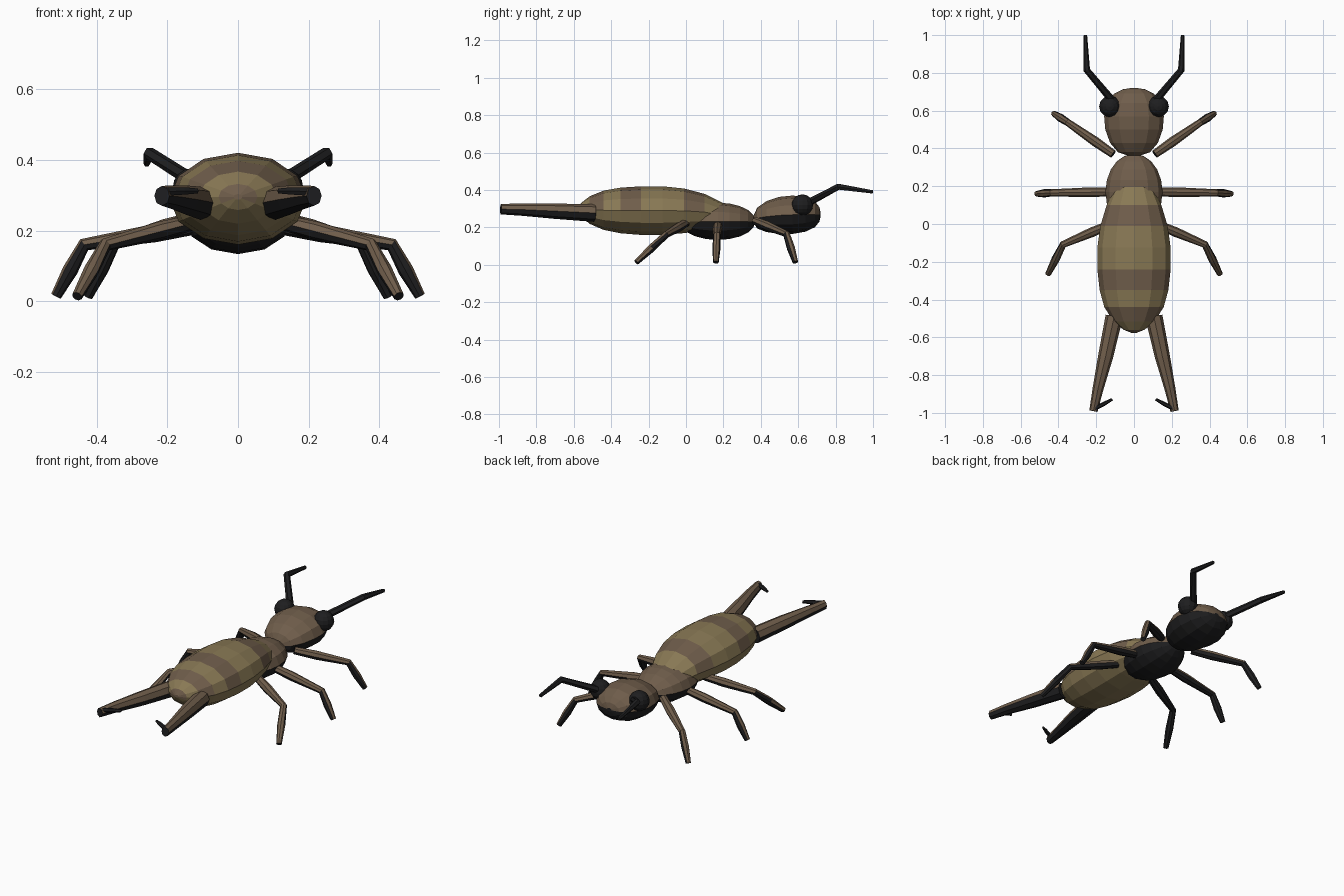
import bpy, bmesh, math
from mathutils import Vector

if "Cube" in bpy.data.objects:
    bpy.data.objects.remove(bpy.data.objects["Cube"], do_unlink=True)


def material(name, rgb):
    m = bpy.data.materials.new(name)
    m.use_nodes = True
    colour = (*rgb, 1)
    m.diffuse_color = colour
    bsdf = m.node_tree.nodes["Principled BSDF"]
    bsdf.inputs["Base Color"].default_value = colour
    bsdf.inputs["Roughness"].default_value = 0.8
    return m


BROWN = material("shell brown", (0.16, 0.11, 0.07))
TAN = material("band tan", (0.25, 0.19, 0.09))
BLACK = material("underside black", (0.013, 0.013, 0.014))


def finish(name, bm, mats, rule=None):
    """Turn a bmesh into a flat shaded object, coloured by a face rule."""
    bmesh.ops.recalc_face_normals(bm, faces=bm.faces)
    bm.normal_update()
    if rule:
        for f in bm.faces:
            f.material_index = rule(f)
    mesh = bpy.data.meshes.new(name)
    bm.to_mesh(mesh)
    bm.free()
    for m in mats:
        mesh.materials.append(m)
    obj = bpy.data.objects.new(name, mesh)
    bpy.context.collection.objects.link(obj)
    return obj


def loft(name, stations, sides, mats, rule=None, axis=None):
    """Skin rings given as (centre, half width, half height)."""
    bm = bmesh.new()
    pts = [Vector(s[0]) for s in stations]
    rings = []
    for i, (c, w, h) in enumerate(stations):
        if axis:
            t = Vector(axis)
        else:
            before = pts[i] - pts[max(i - 1, 0)]
            after = pts[min(i + 1, len(pts) - 1)] - pts[i]
            t = (before.normalized() + after.normalized()).normalized()
        side = t.cross(Vector((0, 0, 1))).normalized()
        up = side.cross(t)
        ring = []
        for k in range(sides):
            a = math.tau * k / sides
            ring.append(bm.verts.new(pts[i] + side * w * math.cos(a) + up * h * math.sin(a)))
        rings.append(ring)
    for a, b in zip(rings, rings[1:]):
        for k in range(sides):
            n = (k + 1) % sides
            bm.faces.new((a[k], a[n], b[n], b[k]))
    bm.faces.new(rings[0])
    bm.faces.new(rings[-1])
    return finish(name, bm, mats, rule)


def body(name, profile, ratio, mats, rule):
    """Body segment along y from (y, z, half width) rows."""
    rows = [((0, y, z), w, w * ratio) for y, z, w in profile]
    return loft(name, rows, 12, mats, rule, axis=(0, 1, 0))


def top_brown(f):
    return 0 if f.normal.z > 0.02 else 1


def limb_brown(f):
    return 0 if f.normal.z > 0.25 else 1


# Banded abdomen: brown bands on the upper half only
BANDS = ((-0.60, -0.555), (-0.515, -0.44), (-0.35, -0.24), (-0.01, 0.10))


def banded(f):
    c = f.calc_center_median()
    return 1 if c.z > 0.285 and any(a < c.y < b for a, b in BANDS) else 0


body("abdomen", [(-0.577, 0.295, 0.012), (-0.56, 0.295, 0.055), (-0.515, 0.293, 0.11),
                 (-0.44, 0.292, 0.157), (-0.35, 0.291, 0.182), (-0.24, 0.29, 0.194),
                 (-0.125, 0.29, 0.194), (-0.01, 0.289, 0.178), (0.10, 0.282, 0.145),
                 (0.19, 0.265, 0.105), (0.25, 0.25, 0.06)], 0.67, [TAN, BROWN], banded)

# Thorax and head
ellipse = [(0.17 - 0.2 * math.cos(a), 0.233, 0.145 * math.sin(a) + 0.006)
           for a in [math.pi * k / 10 for k in range(11)]]
body("thorax", ellipse, 0.66, [BROWN, BLACK], top_brown)
body("head", [(0.362, 0.245, 0.03), (0.38, 0.25, 0.085), (0.43, 0.258, 0.127),
              (0.50, 0.265, 0.152), (0.57, 0.268, 0.158), (0.64, 0.27, 0.142),
              (0.69, 0.27, 0.105), (0.713, 0.27, 0.06), (0.72, 0.27, 0.015)],
     0.65, [BROWN, BLACK], top_brown)

# Leg joints on the left side: hip, knee, foot
LEGS = {
    "front": ((0.11, 0.37, 0.235), (0.35, 0.537, 0.165), (0.425, 0.585, 0.014)),
    "middle": ((0.10, 0.17, 0.215), (0.435, 0.165, 0.16), (0.515, 0.16, 0.014)),
    "rear": ((0.12, 0.0, 0.225), (0.375, -0.108, 0.16), (0.455, -0.265, 0.014)),
}

for label, s in (("left", 1), ("right", -1)):
    def side(p):
        return Vector((p[0] * s, p[1], p[2]))

    for leg, joints in LEGS.items():
        hip, knee, foot = map(side, joints)
        rows = [(hip, 0.022), (hip.lerp(knee, 0.4), 0.026), (knee, 0.019),
                (knee.lerp(foot, 0.5), 0.022), (foot, 0.015)]
        loft(f"{leg}_leg_{label}", [(p, r, r) for p, r in rows], 8,
             [BROWN, BLACK], limb_brown)

    # Tail pincer with its inward hook
    loft(f"pincer_{label}", [(side((0.105, -0.49, 0.277)), 0.046, 0.047),
                             (side((0.15, -0.70, 0.287)), 0.040, 0.041),
                             (side((0.19, -0.87, 0.295)), 0.029, 0.033),
                             (side((0.215, -0.99, 0.298)), 0.022, 0.028)], 8,
         [BROWN, BLACK], limb_brown)
    loft(f"pincer_hook_{label}", [(side((0.215, -0.98, 0.31)), 0.012, 0.014),
                                  (side((0.155, -0.95, 0.312)), 0.011, 0.012),
                                  (side((0.115, -0.928, 0.312)), 0.007, 0.008)], 6, [BLACK])

    # Antenna
    loft(f"antenna_{label}", [(side((0.12, 0.66, 0.335)), 0.02, 0.02),
                              (side((0.25, 0.815, 0.418)), 0.018, 0.018),
                              (side((0.258, 0.999, 0.39)), 0.010, 0.010)], 6, [BLACK])

    # Eye
    bm = bmesh.new()
    bmesh.ops.create_uvsphere(bm, u_segments=12, v_segments=8, radius=0.057)
    bmesh.ops.translate(bm, verts=bm.verts, vec=side((0.128, 0.622, 0.32)))
    finish(f"eye_{label}", bm, [BLACK])
